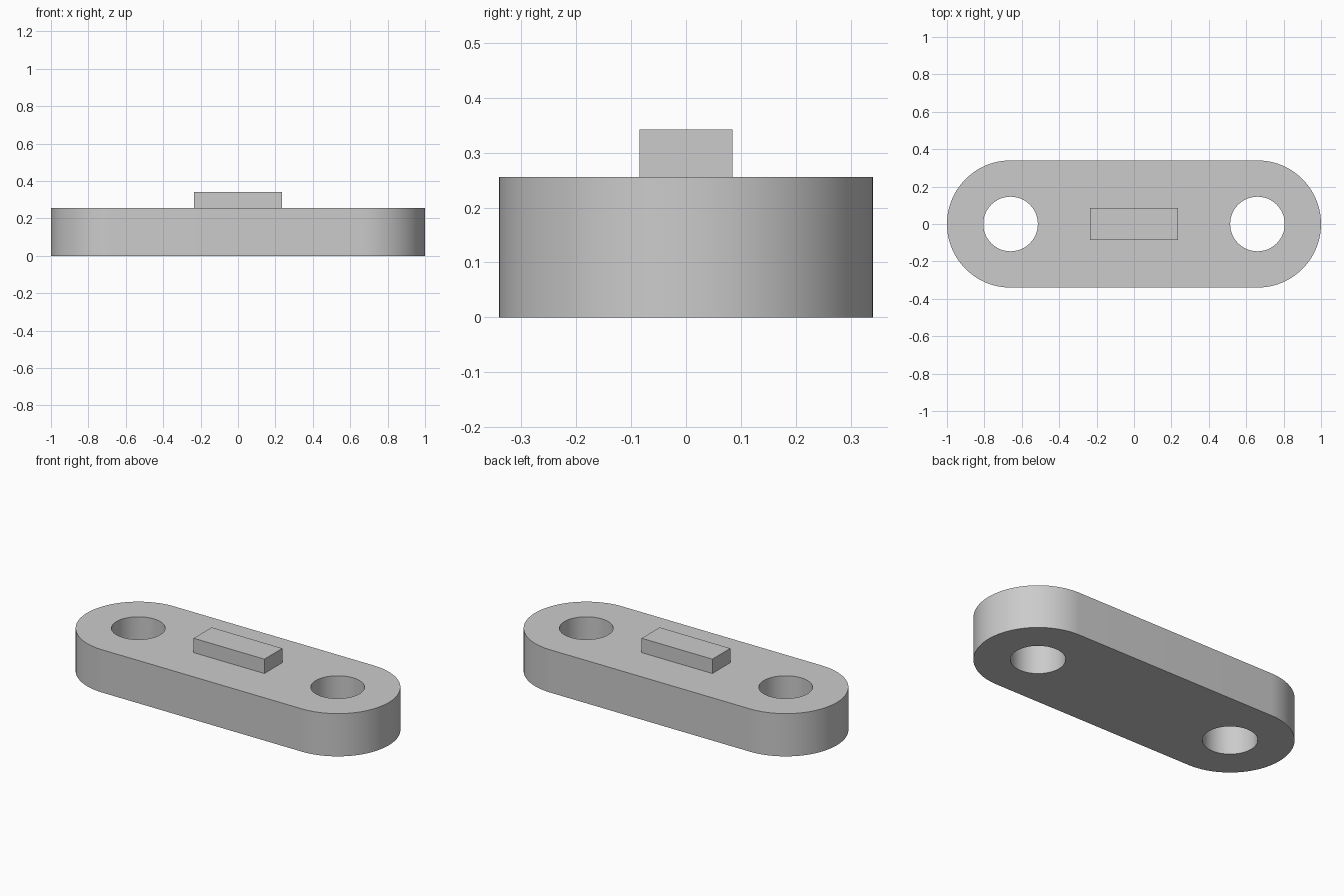
import bpy
import bmesh
from math import cos, sin, pi

default = bpy.data.objects.get("Cube")
if default:
    bpy.data.objects.remove(default, do_unlink=True)

END_X, END_R = 0.66, 0.34
HOLE_R = 0.146
PLATE_H, TOP_Z = 0.256, 0.342
KEY_X, KEY_Y = 0.234, 0.085
STEPS = 48

grey = bpy.data.materials.new("light grey")
grey.use_nodes = True
colour = (0.6, 0.6, 0.6, 1)
grey.diffuse_color = colour
grey.node_tree.nodes["Principled BSDF"].inputs["Base Color"].default_value = colour


def arc(cx, radius, start, sweep, count):
    return [(cx + radius * cos(start + sweep * i / count),
             radius * sin(start + sweep * i / count)) for i in range(count)]


def prism(name, outline, z0, z1):
    """Extrude a closed counter-clockwise outline from z0 up to z1."""
    bm = bmesh.new()
    base = bm.faces.new([bm.verts.new((x, y, z0)) for x, y in outline])
    extruded = bmesh.ops.extrude_face_region(bm, geom=[base], use_keep_orig=True)
    top = [v for v in extruded["geom"] if isinstance(v, bmesh.types.BMVert)]
    bmesh.ops.translate(bm, verts=top, vec=(0, 0, z1 - z0))
    bmesh.ops.recalc_face_normals(bm, faces=bm.faces)
    mesh = bpy.data.meshes.new(name)
    bm.to_mesh(mesh)
    bm.free()
    mesh.materials.append(grey)
    obj = bpy.data.objects.new(name, mesh)
    bpy.context.collection.objects.link(obj)
    return obj


def activate(obj):
    bpy.ops.object.select_all(action="DESELECT")
    obj.select_set(True)
    bpy.context.view_layer.objects.active = obj


# Link plate with two rounded ends
outline = []
for cx, start in ((END_X, -pi / 2), (-END_X, pi / 2)):
    outline += arc(cx, END_R, start, pi, STEPS)
    outline.append((cx, END_R * sin(start + pi)))
plate = prism("link_plate", outline, 0, PLATE_H)

# Round through holes, one at each end
for side in (-1, 1):
    cutter = prism("hole_cutter", arc(side * END_X, HOLE_R, 0, 2 * pi, STEPS),
                   -0.1, PLATE_H + 0.1)
    cutter.hide_render = True
    activate(plate)
    cut = plate.modifiers.new("hole", "BOOLEAN")
    cut.operation = "DIFFERENCE"
    cut.solver = "EXACT"
    cut.object = cutter
    bpy.ops.object.modifier_apply(modifier=cut.name)
    bpy.data.objects.remove(cutter, do_unlink=True)

activate(plate)
bpy.ops.object.shade_smooth_by_angle(angle=pi / 6)

# Raised rectangular key on top
prism("raised_key", [(-KEY_X, -KEY_Y), (KEY_X, -KEY_Y), (KEY_X, KEY_Y), (-KEY_X, KEY_Y)],
      PLATE_H, TOP_Z)
